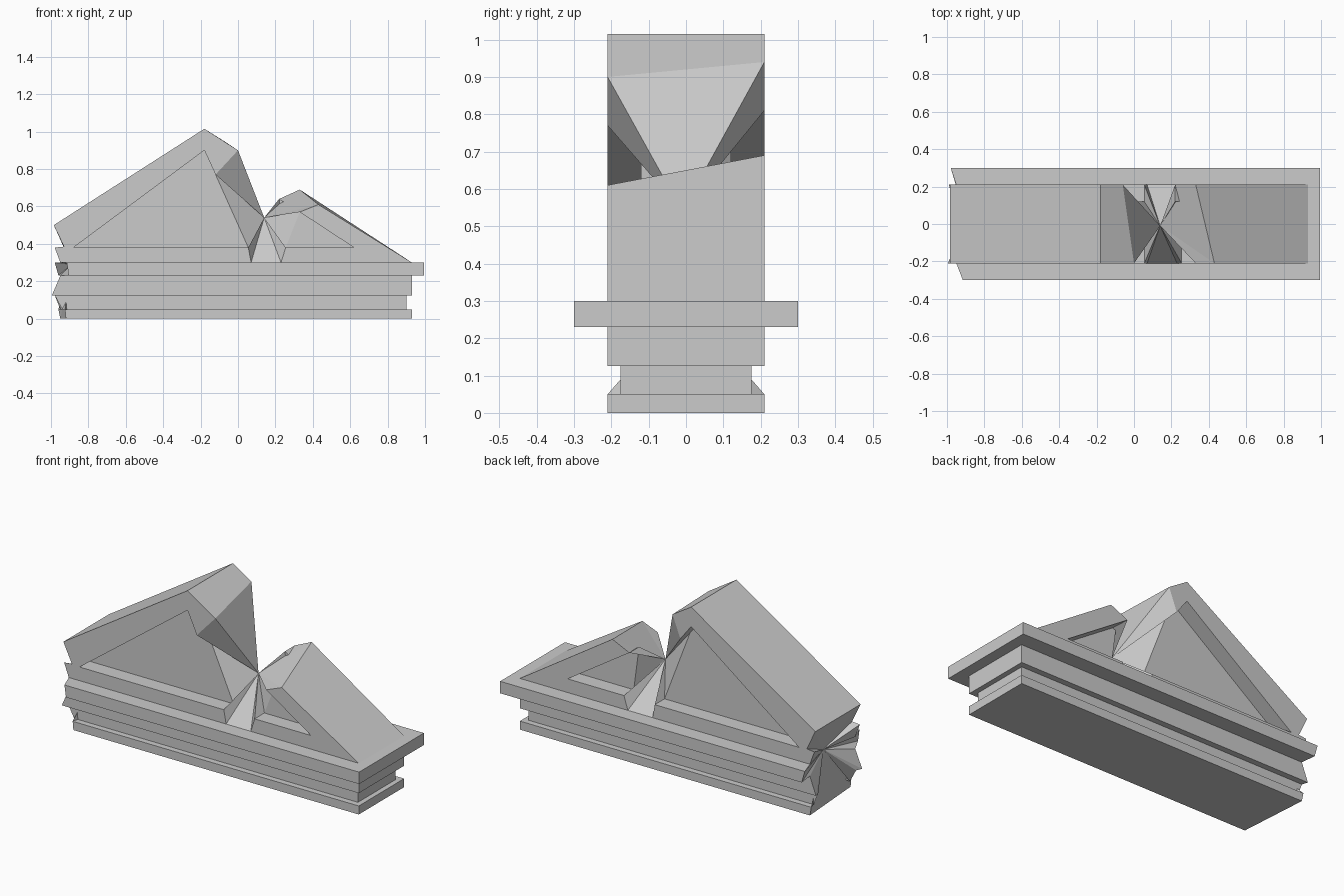
import bpy, bmesh
from mathutils import Vector

if "Cube" in bpy.data.objects:
    bpy.data.objects.remove(bpy.data.objects["Cube"])


def finish(name, faces):
    """Make one object from lists of corner points."""
    bm = bmesh.new()
    for pts in faces:
        bm.faces.new([bm.verts.new(p) for p in pts])
    bmesh.ops.remove_doubles(bm, verts=bm.verts, dist=0.0005)
    bmesh.ops.recalc_face_normals(bm, faces=bm.faces)
    me = bpy.data.meshes.new(name)
    bm.to_mesh(me)
    bm.free()
    ob = bpy.data.objects.new(name, me)
    bpy.context.collection.objects.link(ob)
    return ob


SEAM = -0.85   # where the straight courses meet the broken left end


# Straight base courses
def course(name, x1, hy, z0, z1):
    b = [(SEAM, -hy), (x1, -hy), (x1, hy), (SEAM, hy)]
    lo = [(x, y, z0) for x, y in b]
    hi = [(x, y, z1) for x, y in b]
    faces = [lo, hi] + [[lo[i], lo[(i + 1) % 4], hi[(i + 1) % 4], hi[i]] for i in range(4)]
    finish(name, faces)


course("bottom_slab", 0.93, 0.21, 0.0, 0.05)
course("neck", 0.90, 0.175, 0.05, 0.125)
course("frieze", 0.93, 0.21, 0.125, 0.23)
course("ledge", 0.995, 0.30, 0.23, 0.30)

# Broken gable: key points (x, z) for front (-1) and back (+1)
W, PANEL = 0.21, 0.12
notch = Vector((0.14, -0.01, 0.54))
left_core = Vector((-0.89, 0.0, 0.29))
key = {
    -1: dict(A=(0.0, 0.90), C=(-0.12, 0.77), R=(0.43, 0.61), J=(0.33, 0.57)),
    1: dict(A=(-0.06, 0.94), C=(-0.11, 0.81), R=(0.33, 0.69), J=(0.22, 0.64)),
}
shared = dict(L=(-0.985, 0.5), M=(-0.93, 0.385), K=(-0.98, 0.38), L0=(-0.95, 0.3),
              T=(-0.18, 1.015), Ti=(-0.18, 0.9), Li=(-0.88, 0.38),
              D=(0.055, 0.38), E=(0.07, 0.3), E2=(0.23, 0.3), D2=(0.255, 0.38),
              I=(0.62, 0.38), End=(0.93, 0.3))

# Broken end going down: (half depth, z, x front, x back)
end_profile = [(0.21, 0.30, -0.95, -0.95), (0.30, 0.30, -0.915, -0.98),
               (0.30, 0.23, -0.905, -0.96), (0.21, 0.23, -0.95, -0.95),
               (0.21, 0.125, -0.995, -0.99), (0.175, 0.125, -0.98, -0.98),
               (0.175, 0.05, -0.94, -0.95), (0.21, 0.05, -0.925, -0.96),
               (0.21, 0.0, -0.92, -0.95)]

faces, notch_half, end_half = [], {}, {}
for s in (-1, 1):
    k = {**shared, **key[s]}

    def p(n, y=W):
        return (k[n][0], s * y, k[n][1])

    # Raised rims
    faces.append([p(n) for n in ("L", "T", "A", "C", "Ti", "Li", "D", "E", "L0", "K", "M")])
    faces.append([p(n) for n in ("R", "End", "E2", "D2", "I", "J")])
    # Recessed panels and their side walls
    for names in (("D", "Li", "Ti", "C"), ("D2", "I", "J")):
        faces.append([p(n, PANEL) for n in names])
        for a, b in zip(names, names[1:]):
            faces.append([p(a), p(b), p(b, PANEL), p(a, PANEL)])
    notch_half[s] = [p("A"), p("C"), p("C", PANEL), p("D", PANEL), p("D"), p("E"), p("E2"),
                     p("D2"), p("D2", PANEL), p("J", PANEL), p("J"), p("R")]
    # Base courses running out to the broken end
    prof = [((xf if s < 0 else xb), s * y, z) for y, z, xf, xb in end_profile]
    for a, b in zip(prof, prof[1:]):
        faces.append([a, b, (SEAM, b[1], b[2]), (SEAM, a[1], a[2])])
    end_half[s] = [p("L"), p("M"), p("K")] + prof

# Roof slopes and underside, joining front to back
for a, b in (("L", "T"), ("T", "A"), ("R", "End")):
    q = []
    for s, n in ((-1, a), (-1, b), (1, b), (1, a)):
        x, z = {**shared, **key[s]}[n]
        q.append((x, s * W, z))
    faces.append(q)
f, b = end_half[-1][-1], end_half[1][-1]
faces.append([f, b, (SEAM, W, 0), (SEAM, -W, 0)])

# Fractured fans: the notch and the left end
for core, half in ((notch, notch_half), (left_core, end_half)):
    loop = half[-1] + half[1][::-1]
    for i, a in enumerate(loop):
        faces.append([a, loop[(i + 1) % len(loop)], core])

finish("broken_gable", faces)
